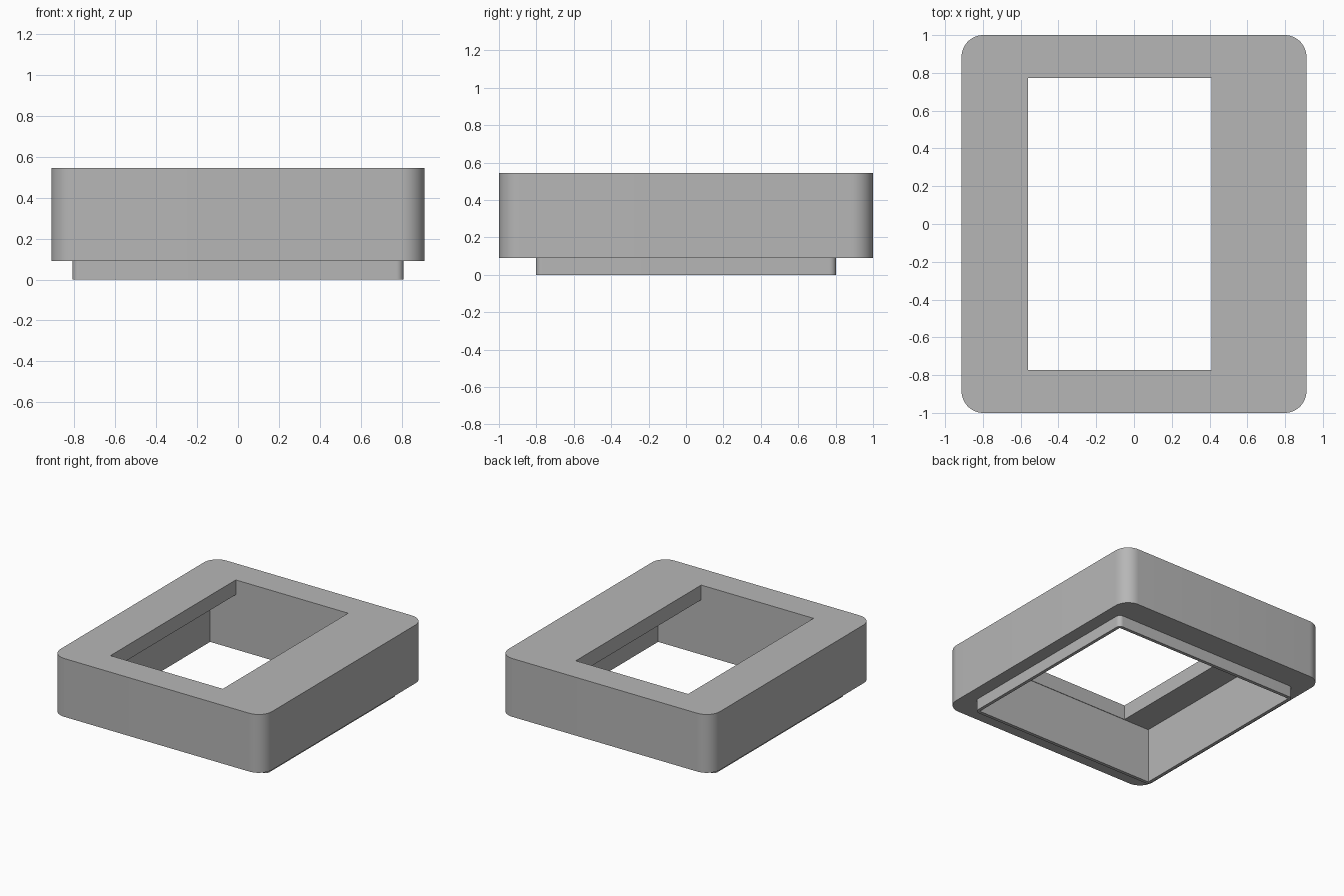
import bpy, bmesh, math

if "Cube" in bpy.data.objects:
    bpy.data.objects.remove(bpy.data.objects["Cube"], do_unlink=True)

grey = bpy.data.materials.new("plain_grey")
grey.use_nodes = True
colour = (0.47, 0.47, 0.47, 1)
grey.diffuse_color = colour
grey.node_tree.nodes["Principled BSDF"].inputs["Base Color"].default_value = colour


def block(name, x0, x1, y0, y1, z0, z1, radius=0):
    """Upright block, with its vertical edges rounded when a radius is given."""
    bm = bmesh.new()
    bmesh.ops.create_cube(bm, size=1)
    for v in bm.verts:
        v.co.x = x1 if v.co.x > 0 else x0
        v.co.y = y1 if v.co.y > 0 else y0
        v.co.z = z1 if v.co.z > 0 else z0
    if radius:
        upright = [e for e in bm.edges
                   if abs(e.verts[0].co.z - e.verts[1].co.z) > 0.01]
        bmesh.ops.bevel(bm, geom=upright, offset=radius, segments=12,
                        profile=0.5, affect='EDGES')
    mesh = bpy.data.meshes.new(name)
    bm.to_mesh(mesh)
    bm.free()
    mesh.materials.append(grey)
    obj = bpy.data.objects.new(name, mesh)
    bpy.context.collection.objects.link(obj)
    return obj


def combine(target, tool, operation):
    """Apply a boolean and discard the tool."""
    tool.hide_render = True
    mod = target.modifiers.new(tool.name, 'BOOLEAN')
    mod.operation = operation
    mod.solver = 'EXACT'
    mod.object = tool
    bpy.ops.object.select_all(action='DESELECT')
    target.select_set(True)
    bpy.context.view_layer.objects.active = target
    bpy.ops.object.modifier_apply(modifier=mod.name)
    bpy.data.objects.remove(tool, do_unlink=True)


# Outer housing with a narrower locating lip underneath
housing = block("housing", -0.913, 0.913, -1, 1, 0.09, 0.545, 0.115)
lip = block("locating_lip", -0.81, 0.81, -0.803, 0.803, 0, 0.2, 0.035)
combine(housing, lip, 'UNION')

# Cavity open at the bottom, then the offset window through the top plate
cavity = block("cavity", -0.785, 0.785, -0.777, 0.777, -0.1, 0.43)
combine(housing, cavity, 'DIFFERENCE')
window = block("window", -0.56, 0.41, -0.773, 0.773, 0.3, 0.7)
combine(housing, window, 'DIFFERENCE')

bpy.ops.object.shade_smooth_by_angle(angle=math.radians(30))
